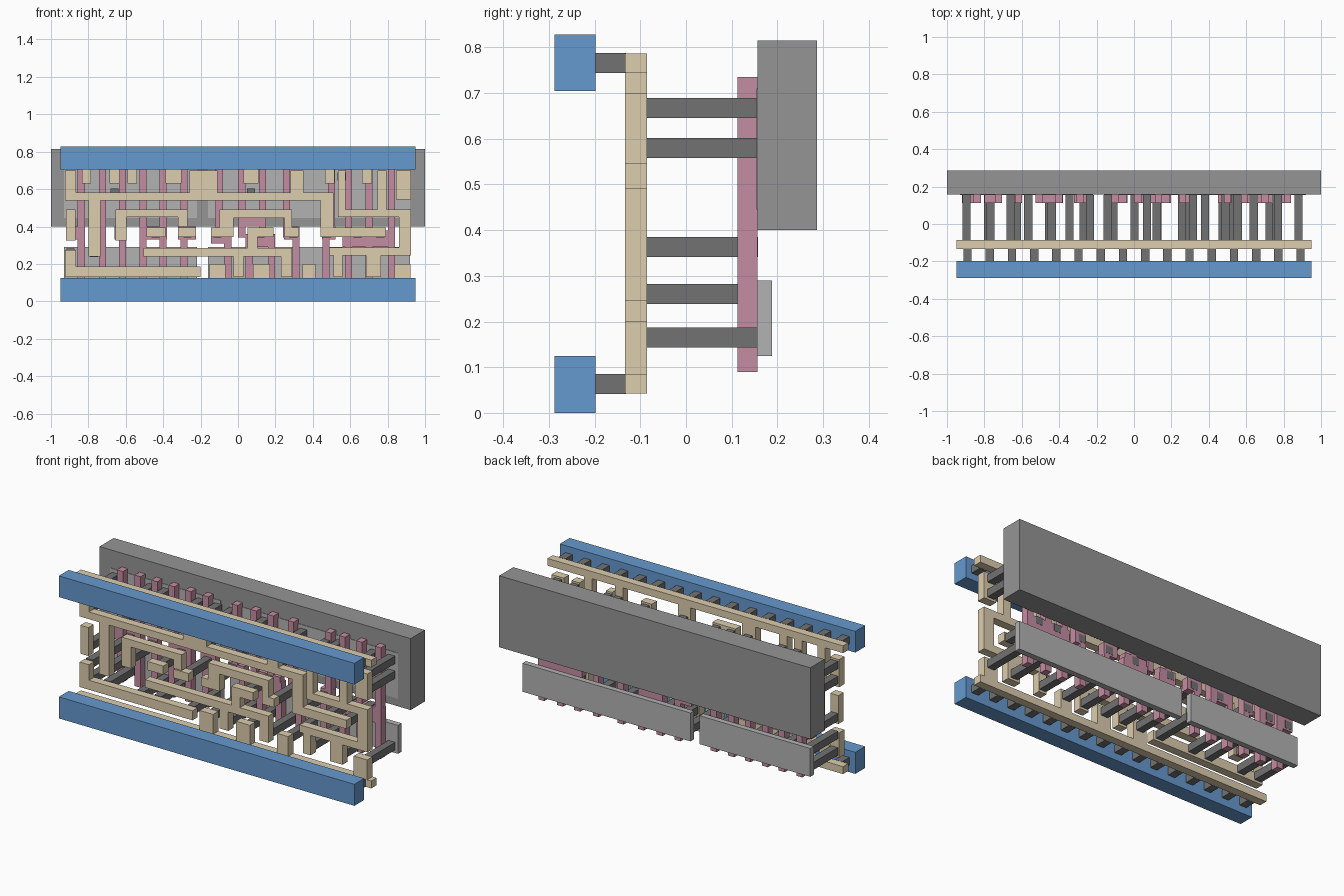
import bpy, bmesh
from mathutils import Matrix, Vector


def material(name, rgb):
    m = bpy.data.materials.new(name)
    m.diffuse_color = (*rgb, 1)
    return m


TAN = material("tan", (0.72, 0.61, 0.42))
PINK = material("pink", (0.56, 0.27, 0.36))
BLUE = material("blue", (0.13, 0.32, 0.62))
DARK = material("dark_grey", (0.17, 0.17, 0.17))
GREY = material("grey", (0.30, 0.30, 0.30))
LIGHT = material("light_grey", (0.45, 0.45, 0.45))


def layer(name, y0, y1, rects, mat):
    """One layer: every (x0, x1, z0, z1) rectangle is extruded from y0 to y1."""
    bm = bmesh.new()
    for x0, x1, z0, z1 in rects:
        mid = Vector(((x0 + x1) / 2, (y0 + y1) / 2, (z0 + z1) / 2))
        size = Matrix.Diagonal((x1 - x0, y1 - y0, z1 - z0, 1))
        bmesh.ops.create_cube(bm, size=1, matrix=Matrix.Translation(mid) @ size)
    me = bpy.data.meshes.new(name)
    bm.to_mesh(me)
    bm.free()
    me.materials.append(mat)
    ob = bpy.data.objects.new(name, me)
    bpy.context.collection.objects.link(ob)


def squares(xs, zs, r=0.022):
    return [(x - r, x + r, z - r, z + r) for z in zs for x in xs]


# Back slab and the thin active strips
layer("back_slab", 0.157, 0.287, [(-1, 1, 0.40, 0.815)], GREY)
layer("lower_strips", 0.155, 0.188,
      [(-0.93, -0.22, 0.125, 0.29), (-0.16, 0.92, 0.125, 0.29)], LIGHT)
layer("upper_strips", 0.154, 0.187,
      [(-0.93, -0.22, 0.445, 0.71), (-0.16, 0.92, 0.445, 0.71)], LIGHT)

# Pink fingers: full height, upper only, lower only, then the cross pads
full = [-0.838, -0.725, -0.617, -0.507, -0.40, -0.288, 0.59, 0.70, 0.82]
fingers = [(x - 0.019, x + 0.019, 0.09, 0.735) for x in full]
fingers += [(x - 0.019, x + 0.019, 0.34, 0.735) for x in (-0.10, 0.02, 0.13, 0.26, 0.50)]
fingers += [(x - 0.019, x + 0.019, 0.09, 0.36) for x in (-0.055, 0.06, 0.18, 0.31, 0.47)]
pads = [(-0.92, -0.82, 0.33, 0.40), (-0.80, -0.71, 0.33, 0.40), (-0.66, -0.60, 0.33, 0.40),
        (-0.52, -0.38, 0.33, 0.40), (-0.32, -0.225, 0.33, 0.40), (-0.145, -0.04, 0.31, 0.39),
        (0.0, 0.145, 0.40, 0.445), (0.05, 0.19, 0.29, 0.39), (0.245, 0.33, 0.33, 0.40),
        (0.45, 0.52, 0.33, 0.40), (0.56, 0.84, 0.29, 0.38)]
layer("pink_fingers", 0.113, 0.157, fingers + pads, PINK)

# Tan routing: the two rails and the stubs joined to them
tan = [(-0.95, 0.95, 0.042, 0.085), (-0.95, 0.95, 0.745, 0.787)]
tan += [(x - w, x + w, 0.63, 0.75) for x, w in
        ((-0.81, 0.025), (-0.66, 0.026), (-0.565, 0.026), (-0.345, 0.043),
         (0.07, 0.04), (0.49, 0.025), (0.69, 0.026))]
tan += [(x - w, x + w, 0.08, 0.20) for x, w in
        ((-0.11, 0.043), (0.125, 0.045), (0.38, 0.035), (0.88, 0.043))]
# Upper long track and its branches
tan += [(-0.925, 0.51, 0.54, 0.582), (-0.925, -0.865, 0.54, 0.70), (-0.80, -0.735, 0.24, 0.56),
        (-0.26, -0.11, 0.56, 0.70), (0.28, 0.35, 0.56, 0.70), (0.44, 0.51, 0.345, 0.56),
        (0.44, 0.79, 0.345, 0.395)]
# Right hand loop
tan += [(0.535, 0.575, 0.45, 0.70), (0.535, 0.925, 0.45, 0.492), (0.745, 0.795, 0.47, 0.70),
        (0.845, 0.925, 0.545, 0.70), (0.86, 0.925, 0.245, 0.47), (0.49, 0.925, 0.245, 0.288),
        (0.51, 0.56, 0.13, 0.26), (0.685, 0.765, 0.13, 0.26)]
# Left islands and lower left track
tan += [(-0.92, -0.868, 0.325, 0.49), (-0.925, -0.865, 0.13, 0.275), (-0.925, -0.20, 0.13, 0.185),
        (-0.655, -0.27, 0.45, 0.492), (-0.655, -0.595, 0.325, 0.47), (-0.32, -0.27, 0.40, 0.47),
        (-0.49, -0.388, 0.345, 0.395), (-0.32, -0.225, 0.345, 0.395)]
# Middle tracks
tan += [(-0.505, 0.288, 0.24, 0.285), (0.23, 0.288, 0.13, 0.26), (-0.025, 0.03, 0.13, 0.26),
        (-0.10, 0.29, 0.445, 0.492), (-0.10, -0.025, 0.345, 0.47), (-0.145, -0.025, 0.345, 0.395),
        (0.248, 0.29, 0.345, 0.47), (0.248, 0.325, 0.345, 0.395), (0.05, 0.19, 0.345, 0.395),
        (0.05, 0.105, 0.27, 0.36)]
layer("tan_tracks", -0.133, -0.085, tan, TAN)

# Dark posts from the tracks back to the strips and fingers
upper = [-0.895, -0.66, -0.565, -0.345, -0.235, -0.14, 0.07, 0.315, 0.49, 0.555, 0.77, 0.88]
posts = squares(upper, [0.667])
posts += squares([-0.895, -0.66, -0.14, 0.07, 0.315, 0.88], [0.58])
posts += squares([-0.895, -0.78, -0.565, -0.455, -0.24, -0.11, 0.003, 0.125, 0.258,
                  0.38, 0.535, 0.725, 0.88], [0.165])
posts += squares([-0.895, -0.77], [0.26])
layer("dark_posts", -0.087, 0.156, posts, DARK)
layer("finger_posts", -0.087, 0.158,
      squares([-0.895, -0.768, -0.625, -0.44, -0.27, -0.11, 0.12, 0.295, 0.475, 0.64, 0.76],
              [0.363]), DARK)

# Front rails and the short posts that carry them
layer("rail_posts", -0.20, -0.131,
      squares([-0.89 + 0.1187 * i for i in range(16)], [0.0635, 0.766]), DARK)
layer("front_rails", -0.288, -0.198,
      [(-0.95, 0.95, 0, 0.125), (-0.95, 0.95, 0.705, 0.828)], BLUE)
